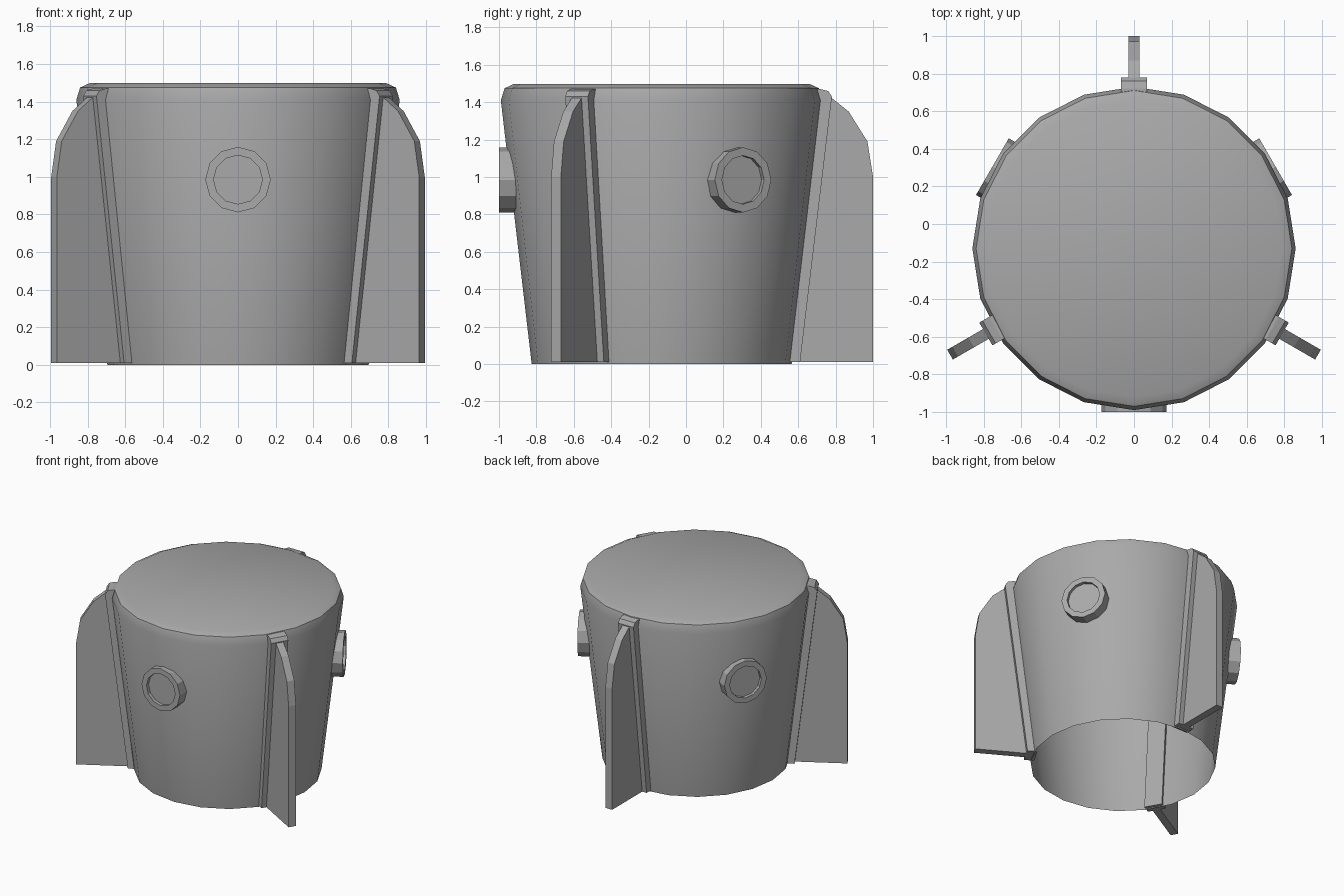
import bpy, bmesh
from math import radians, sin, cos, tau

cube = bpy.data.objects.get("Cube")
if cube:
    bpy.data.objects.remove(cube, do_unlink=True)

AXIS_Y = -0.13  # the hull axis sits forward of the origin

grey = bpy.data.materials.new("plain grey")
grey.use_nodes = True
colour = (0.4, 0.4, 0.4, 1)
grey.diffuse_color = colour
grey.node_tree.nodes["Principled BSDF"].inputs["Base Color"].default_value = colour


def finish(bm, name, angle=0, smooth=None):
    """Turn a bmesh into an object rotated about the hull axis."""
    bmesh.ops.recalc_face_normals(bm, faces=bm.faces)
    mesh = bpy.data.meshes.new(name)
    bm.to_mesh(mesh)
    bm.free()
    mesh.materials.append(grey)
    ob = bpy.data.objects.new(name, mesh)
    ob.location = (0, AXIS_Y, 0)
    ob.rotation_euler.z = radians(angle)
    bpy.context.collection.objects.link(ob)
    if smooth:
        bpy.ops.object.select_all(action='DESELECT')
        ob.select_set(True)
        bpy.context.view_layer.objects.active = ob
        bpy.ops.object.shade_smooth_by_angle(angle=radians(smooth))
    return ob


def lathe(profile, sides, place):
    """Sweep (radius, height) points round an axis and cap the last ring."""
    bm = bmesh.new()
    rings = [[bm.verts.new(place(r * cos(tau * i / sides), r * sin(tau * i / sides), h))
              for i in range(sides)] for r, h in profile]
    for a, b in zip(rings, rings[1:]):
        for i in range(sides):
            j = (i + 1) % sides
            bm.faces.new((a[i], a[j], b[j], b[i]))
    bm.faces.new(rings[-1])
    return bm


def slab(outline, width):
    """Extrude a (radius, height) outline sideways, centred on its plane."""
    bm = bmesh.new()
    face = bm.faces.new([bm.verts.new((r, -width / 2, z)) for r, z in outline])
    out = bmesh.ops.extrude_face_region(bm, geom=[face])
    moved = [v for v in out["geom"] if isinstance(v, bmesh.types.BMVert)]
    bmesh.ops.translate(bm, verts=moved, vec=(0, width, 0))
    return bm


# Tapered hull with a bevelled, closed top and an open bottom
hull = [(0.695, 0), (0.86, 1.41), (0.84, 1.475), (0.79, 1.498)]
finish(lathe(hull, 20, lambda x, y, z: (x, y, z)), "hull", smooth=35)

# Three fins, each on a mounting rib
fin = [(0.69, 0.01), (1.13, 0.01), (1.13, 1.0), (1.1, 1.19),
       (1.0, 1.35), (0.9, 1.43), (0.86, 1.43)]
rib = [(0.665, 0.01), (0.74, 0.01), (0.91, 1.43), (0.89, 1.46),
       (0.85, 1.47), (0.82, 1.47)]
for side, angle in (("back", 90), ("right", 210), ("left", 330)):
    finish(slab(fin, 0.06), side + "_fin", angle)
    finish(slab(rib, 0.14), side + "_rib", angle)

# Three portholes between the fins, with recessed panes
porthole = [(0.174, 0.78), (0.174, 0.87), (0.13, 0.87), (0.13, 0.843)]
for side, angle in (("front", 270), ("back_left", 30), ("back_right", 150)):
    bm = lathe(porthole, 12, lambda a, b, h: (h, a, b + 0.985))
    finish(bm, side + "_porthole", angle)
